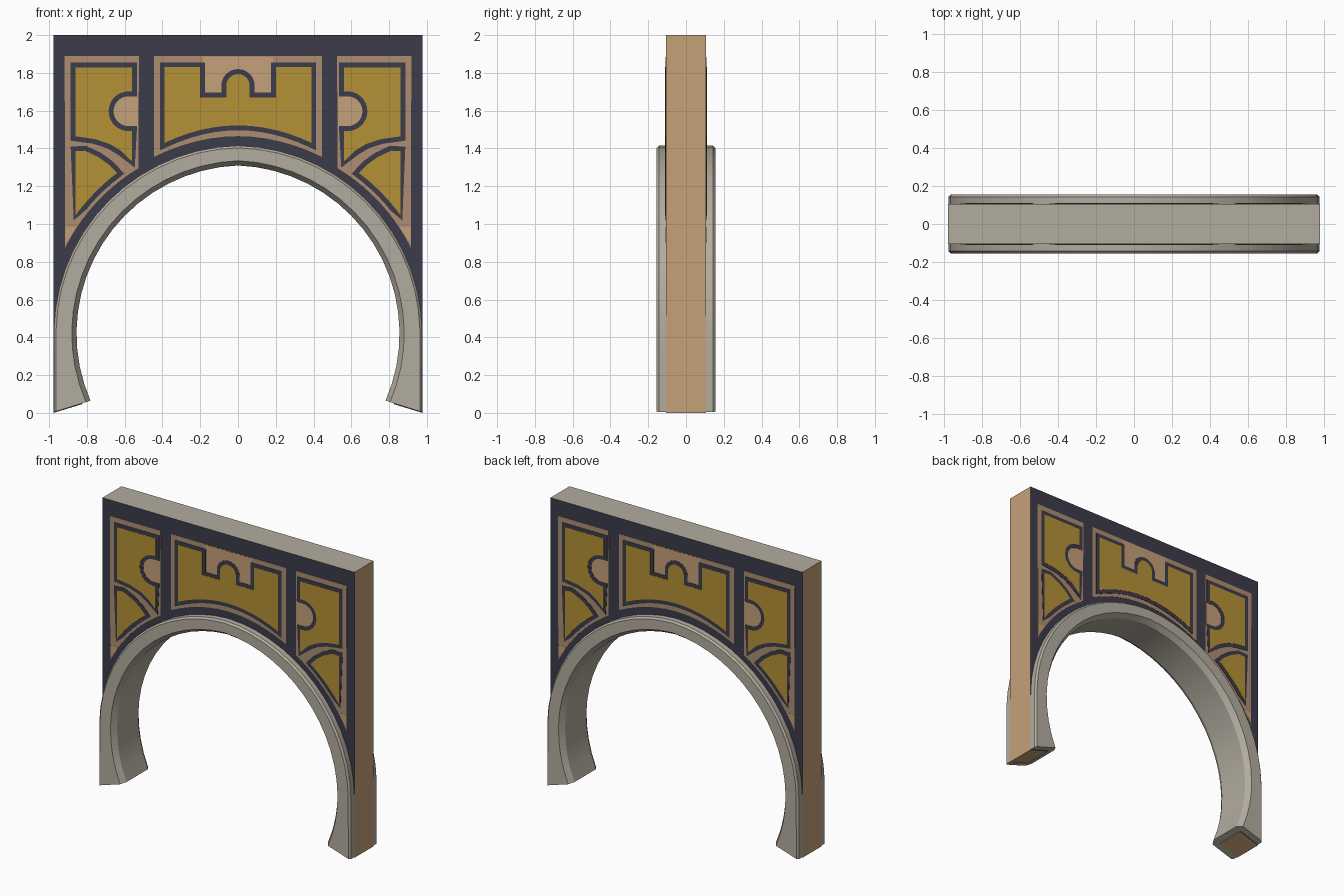
import bpy, bmesh, math
from mathutils import Vector

if "Cube" in bpy.data.objects:
    bpy.data.objects.remove(bpy.data.objects["Cube"])


def material(name, rgb):
    m = bpy.data.materials.new(name)
    m.diffuse_color = (*rgb, 1)
    m.use_nodes = True
    m.node_tree.nodes["Principled BSDF"].inputs["Base Color"].default_value = m.diffuse_color
    return m


STONE = material("pale stone", (0.45, 0.415, 0.35))
TAN = material("warm tan", (0.56, 0.355, 0.19))
FRAME = material("frame brown", (0.42, 0.27, 0.165))
DARK = material("dark slate", (0.045, 0.044, 0.07))
GOLD = material("old gold", (0.45, 0.285, 0.035))

HALF_WALL = 0.105
SPRING = 0.42          # height of the arch centre


def finish(bm, name, mats):
    bmesh.ops.recalc_face_normals(bm, faces=bm.faces)
    me = bpy.data.meshes.new(name)
    bm.to_mesh(me)
    bm.free()
    for m in mats:
        me.materials.append(m)
    ob = bpy.data.objects.new(name, me)
    bpy.context.collection.objects.link(ob)
    return ob


def prism(bm, poly, y0, y1):
    """Extrude an x-z outline between two depths."""
    a = [bm.verts.new((x, y0, z)) for x, z in poly]
    b = [bm.verts.new((x, y1, z)) for x, z in poly]
    bm.faces.new(a)
    bm.faces.new(b[::-1])
    n = len(poly)
    for i in range(n):
        j = (i + 1) % n
        bm.faces.new((a[i], b[i], b[j], a[j]))


def arc(cx, cz, r, a0, a1, n):
    """Arc points, angles in degrees."""
    out = []
    for i in range(n + 1):
        a = math.radians(a0 + (a1 - a0) * i / n)
        out.append((cx + r * math.cos(a), cz + r * math.sin(a)))
    return out


def grow(poly, d):
    """Offset an outline outwards by d."""
    pts = [Vector(p) for p in poly]
    n = len(pts)
    area = sum(pts[i - 1].x * pts[i].y - pts[i].x * pts[i - 1].y for i in range(n))
    s = 1 if area > 0 else -1
    res = []
    for i in range(n):
        e1 = (pts[i] - pts[i - 1]).normalized()
        e2 = (pts[(i + 1) % n] - pts[i]).normalized()
        n1, n2 = Vector((e1.y, -e1.x)) * s, Vector((e2.y, -e2.x)) * s
        res.append(tuple(pts[i] + (n1 + n2) / max(0.6, 1 + n1.dot(n2)) * d))
    return res


def plates(name, poly, height, mat, mirror=True):
    """Thin inlay on the front and back, optionally on both halves."""
    bm = bmesh.new()
    for sx in ((1, -1) if mirror else (1,)):
        for sy in (-1, 1):
            prism(bm, [(x * sx, z) for x, z in poly],
                  sy * (HALF_WALL - 0.001), sy * (HALF_WALL + height))
    return finish(bm, name, [mat])


# ---- arch curves: outer and inner edge, left half then mirrored ----
N = 18
A0, A1 = -0.41, math.acos(0.0357 / 0.8907)
half = []
for i in range(N + 1):
    a = A0 + (A1 - A0) * i / N
    inner = Vector((0.0357 - 0.8907 * math.cos(a), SPRING + 0.8907 * math.sin(a)))
    if a < 0:
        outer = Vector((-0.975, SPRING + (SPRING - 0.004) * a / -A0))
    else:
        b = a / A1 * math.acos(0.02 / 0.995)
        outer = Vector((0.02 - 0.995 * math.cos(b), SPRING + 0.995 * math.sin(b)))
    half.append((outer, inner))
flip = lambda v: Vector((-v.x, v.y))
path = half + [(flip(o), flip(i)) for o, i in half[-2::-1]]

# ---- arch trim: bevelled section swept along the arch ----
bm = bmesh.new()
rings = []
for o, i in path:
    d = (i - o).normalized()
    sect = [(o, 0.143), (o + d * 0.012, 0.155), (i - d * 0.025, 0.155), (i, 0.118)]
    ring = [(p, -y) for p, y in sect] + [(p, y) for p, y in sect[::-1]]
    rings.append([bm.verts.new((p.x, y, p.y)) for p, y in ring])
for r, s in zip(rings, rings[1:]):
    for k in range(8):
        m = (k + 1) % 8
        bm.faces.new((r[k], r[m], s[m], s[k]))
bm.faces.new(rings[0])
bm.faces.new(rings[-1][::-1])
trim = finish(bm, "arch_trim", [STONE])
bpy.context.view_layer.objects.active = trim
trim.select_set(True)
bpy.ops.object.shade_smooth_by_angle(angle=math.radians(30))

# ---- wall: slab with the arch opening, its edge buried in the trim ----
edge = [o.lerp(i, 0.78) for o, i in path]
edge[0].y -= 0.005
edge[-1].y -= 0.005
bm = bmesh.new()
prism(bm, [(0.977, 0), (0.977, 2), (-0.977, 2), (-0.977, 0)] + [tuple(p) for p in edge],
      -HALF_WALL, HALF_WALL)
bmesh.ops.recalc_face_normals(bm, faces=bm.faces)
for f in bm.faces:
    f.normal_update()
    if abs(f.normal.y) > 0.9:
        f.material_index = 1
    elif f.normal.z > 0.9 and f.calc_center_median().z > 1.9:
        f.material_index = 2
finish(bm, "wall", [TAN, DARK, STONE])


def bow(x0, x1, z_side, z_mid, n=12):
    """Shallow arched edge from x0 to x1."""
    h = max(abs(x0), abs(x1))
    return [(x, z_mid - (z_mid - z_side) * (x / h) ** 2)
            for x in (x0 + (x1 - x0) * i / n for i in range(n + 1))]


# ---- brown frames ----
plates("centre_frame", [(0.446, 1.89), (-0.446, 1.89)] + bow(-0.446, 0.446, 1.355, 1.465),
       0.002, FRAME, False)
plates("side_frame", [(-0.525, 1.89), (-0.918, 1.89)]
       + arc(0, SPRING, 1.022, 153.5, 121, 10), 0.002, FRAME)

# ---- bright tan fields ----
plates("centre_notch_field", [(-0.185, 1.885), (0.185, 1.885), (0.185, 1.685), (-0.185, 1.685)],
       0.003, TAN, False)
plates("side_bump_field", [(-0.53, 1.505)] + arc(-0.58, 1.597, 0.092, 270, 90, 12)
       + [(-0.53, 1.689)], 0.003, TAN)
plates("side_corner_field", [(-0.913, 0.9), (-0.855, 0.985), (-0.913, 0.985)], 0.003, TAN)

# ---- gold inlays with dark outlines ----
centre = ([(-0.388, 1.83), (-0.2, 1.83), (-0.2, 1.67), (-0.062, 1.67)]
          + arc(0, 1.732, 0.062, 180, 0, 12)
          + [(0.062, 1.67), (0.2, 1.67), (0.2, 1.83), (0.388, 1.83)]
          + bow(0.388, -0.388, 1.43, 1.522))
upper = ([(-0.86, 1.828), (-0.56, 1.828), (-0.56, 1.702)]
         + arc(-0.58, 1.597, 0.105, 90, 270, 14)
         + [(-0.56, 1.492), (-0.56, 1.33), (-0.62, 1.388), (-0.68, 1.424),
            (-0.76, 1.45), (-0.86, 1.464)])
lower = ([(-0.86, 1.385), (-0.81, 1.388), (-0.74, 1.355), (-0.68, 1.312)]
         + arc(0, SPRING, 1.064, 127, 144, 6))
for name, poly, mirror in (("centre_inlay", centre, False),
                           ("side_upper_inlay", upper, True),
                           ("side_lower_inlay", lower, True)):
    plates(name + "_outline", grow(poly, 0.026), 0.0045, DARK, mirror)
    plates(name, poly, 0.006, GOLD, mirror)
